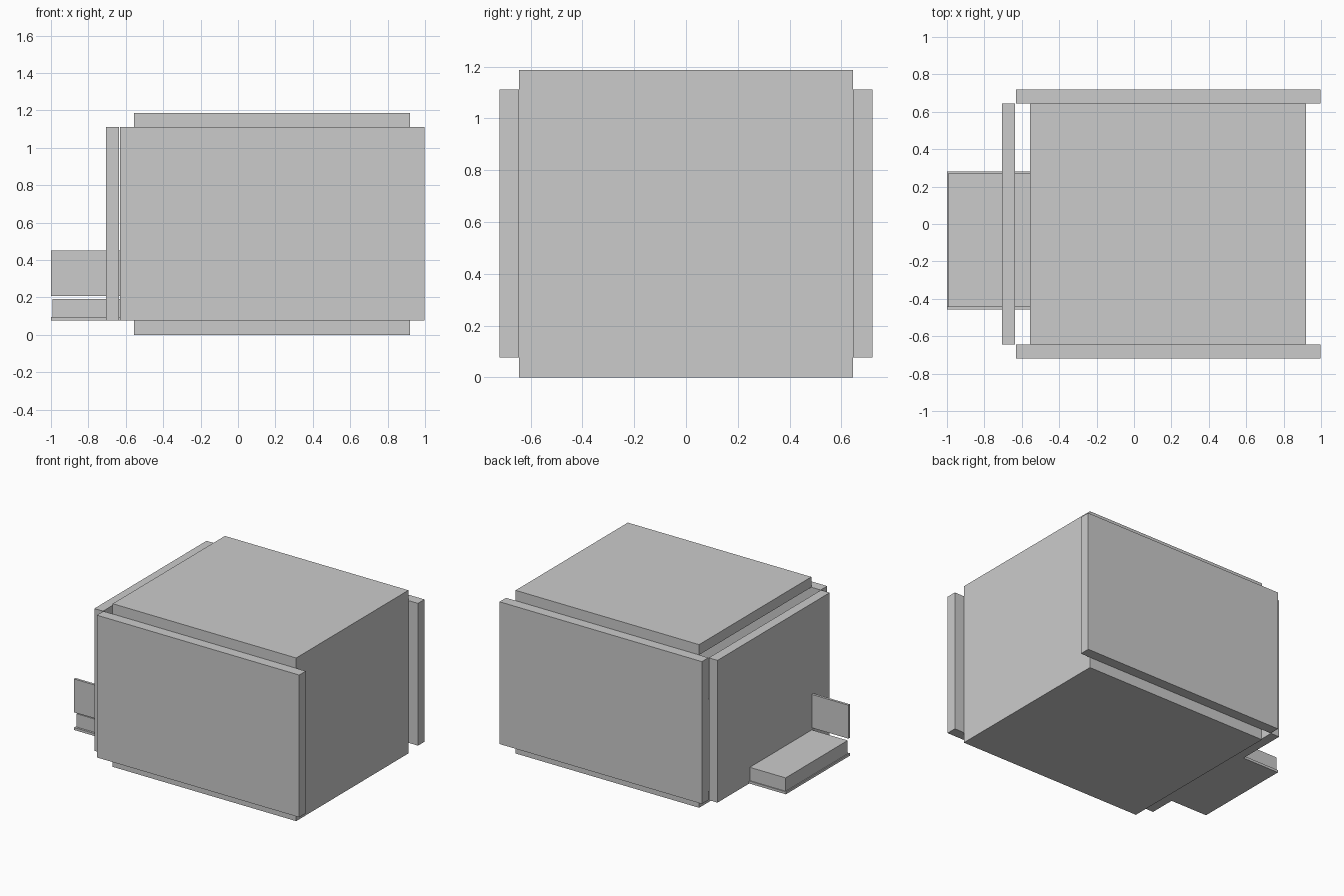
import bpy

if "Cube" in bpy.data.objects:
    bpy.data.objects.remove(bpy.data.objects["Cube"])

grey = bpy.data.materials.new("plain grey")
grey.diffuse_color = (0.6, 0.6, 0.6, 1.0)
grey.use_nodes = True
grey.node_tree.nodes["Principled BSDF"].inputs["Base Color"].default_value = grey.diffuse_color


def box(name, x, y, z):
    """Box spanning the given (low, high) ranges."""
    spans = (x, y, z)
    bpy.ops.mesh.primitive_cube_add(size=1, location=[(a + b) / 2 for a, b in spans])
    ob = bpy.context.object
    ob.name = name
    ob.scale = [b - a for a, b in spans]
    bpy.ops.object.transform_apply(location=False, rotation=False, scale=True)
    ob.data.materials.append(grey)
    return ob


T = 0.075           # panel thickness
W = 0.645           # half width of the main panels
LOW, HIGH = 0.077, 1.112
TOP = HIGH + T

# Top and bottom panels
box("bottom_panel", (-0.557, 0.92), (-W, W), (0, LOW))
box("top_panel", (-0.557, 0.92), (-W, W), (HIGH, TOP))

# Closed end wall, flush with the top and bottom panels
box("end_wall", (0.92 - T, 0.92), (-W, W), (LOW, HIGH))

# Front and back panels, offset outward
for name, s in (("front_panel", -1), ("back_panel", 1)):
    box(name, (-0.632, 0.997), tuple(sorted((s * W, s * 0.72))), (LOW, HIGH))

# Offset panel on the shelf side
box("shelf_side_panel", (-0.705, -0.635), (-W, W), (LOW, HIGH))

# Projecting shelf with a thin base and an upright plate
box("shelf_base", (-1.0, -0.5), (-0.455, 0.28), (LOW, 0.095))
box("shelf_block", (-0.993, -0.5), (-0.44, 0.273), (0.095, 0.192))
box("upright_plate", (-1.0, -0.5), (-0.458, -0.44), (0.207, 0.45))
